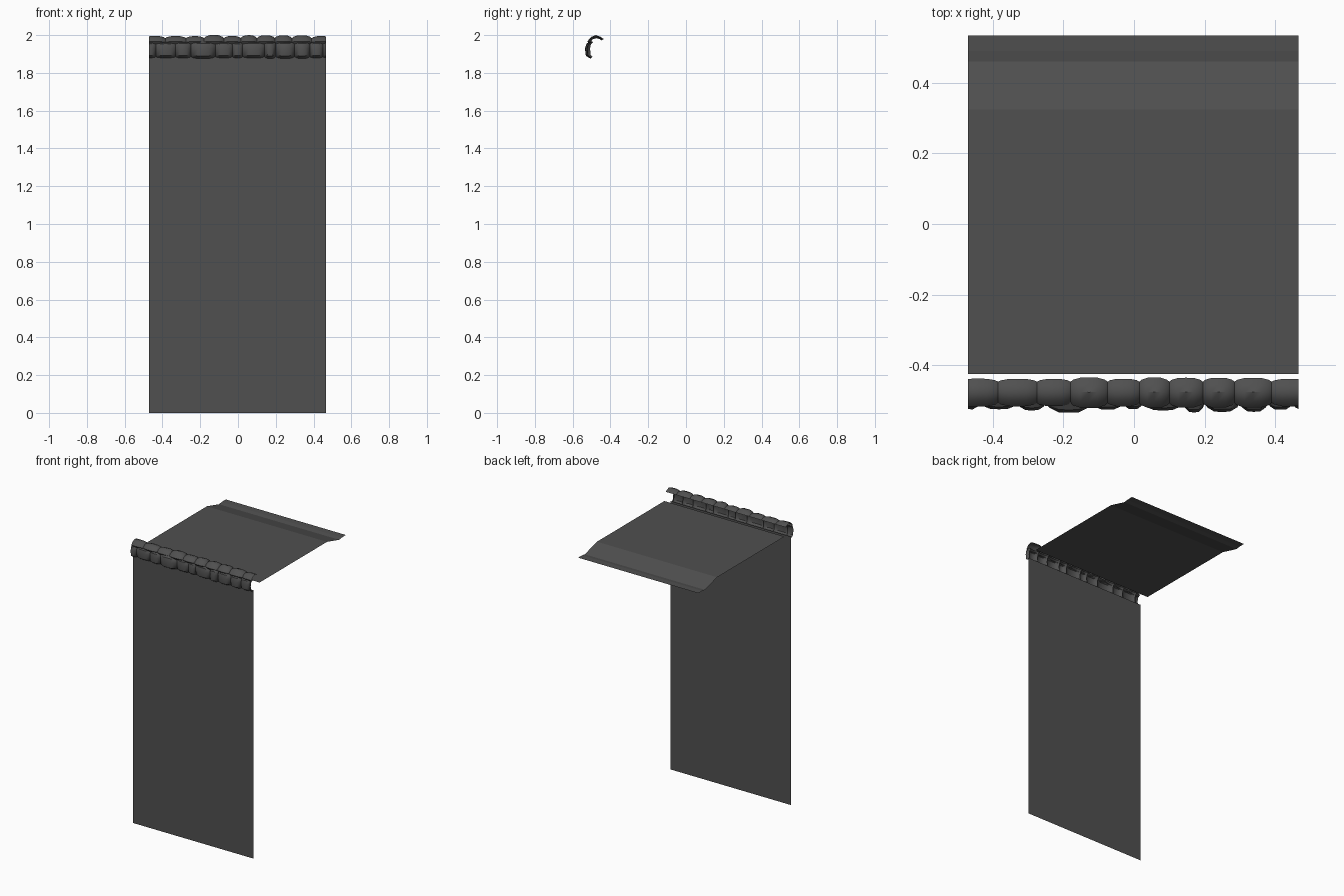
import bpy, random

if "Cube" in bpy.data.objects:
    bpy.data.objects.remove(bpy.data.objects["Cube"])

random.seed(4)
X0, X1 = -0.47, 0.466


def material(name, v):
    m = bpy.data.materials.new(name)
    m.diffuse_color = (v, v, v, 1)
    m.use_nodes = True
    m.node_tree.nodes["Principled BSDF"].inputs["Base Color"].default_value = m.diffuse_color
    return m


GREY = material("dark grey", 0.08)


def sheet(name, rows, smooth=None):
    """Grid surface from rows of points; every row has the same length."""
    n = len(rows[0])
    verts = [p for r in rows for p in r]
    faces = [(i * n + j, (i + 1) * n + j, (i + 1) * n + j + 1, i * n + j + 1)
             for i in range(len(rows) - 1) for j in range(n - 1)]
    me = bpy.data.meshes.new(name)
    me.from_pydata(verts, [], faces)
    me.materials.append(GREY)
    ob = bpy.data.objects.new(name, me)
    bpy.context.collection.objects.link(ob)
    if smooth:
        bpy.ops.object.select_all(action='DESELECT')
        ob.select_set(True)
        bpy.context.view_layer.objects.active = ob
        bpy.ops.object.shade_smooth_by_angle(angle=smooth)
    return ob


def extrude_profile(name, profile):
    return sheet(name, [[(x, y, z) for y, z in profile] for x in (X0, X1)])


def stone_row(name, seams, groove, bulge):
    """Row of rounded stones: the profile blends from groove (at a seam) to bulge."""
    rows = []
    for k, (a, b) in enumerate(zip(seams, seams[1:])):
        size = 1.0 if k == 3 else random.uniform(0.6, 1.0)
        for t in (-1, -0.85, -0.45, 0, 0.45, 0.85):
            x = (a + b) / 2 + t * (b - a) / 2
            w = size * (1 - abs(t) ** 4)
            if X0 <= x <= X1:
                rows.append((x, w))
    rows = [(X0, 0.6)] + rows + [(X1, 0.6)]
    sheet(name, [[(x, g[0] + (h[0] - g[0]) * w, g[1] + (h[1] - g[1]) * w)
                  for g, h in zip(groove, bulge)] for x, w in rows], 0.7)


# front wall and top ground with a dip at the back
extrude_profile("front_wall", [(-0.495, 0), (-0.495, 1.89)])
extrude_profile("top_ground", [(-0.425, 1.917), (0.325, 1.917),
                               (0.46, 1.88), (0.49, 1.884), (0.535, 1.885)])

# lower course of rim stones
stone_row("lower_rim_stones",
          [-0.52, -0.435, -0.33, -0.25, -0.12, -0.03, 0.025, 0.14, 0.2, 0.3, 0.38, 0.45, 0.52],
          [(-0.495, 1.886), (-0.505, 1.895), (-0.508, 1.93), (-0.503, 1.953), (-0.49, 1.963)],
          [(-0.505, 1.875), (-0.53, 1.89), (-0.535, 1.93), (-0.527, 1.955), (-0.502, 1.968)])

# upper course curling back over the rim
stone_row("upper_rim_stones",
          [-0.5, -0.385, -0.275, -0.18, -0.075, 0.015, 0.1, 0.195, 0.285, 0.39, 0.5],
          [(-0.5, 1.953), (-0.507, 1.963), (-0.495, 1.977), (-0.475, 1.984), (-0.457, 1.979), (-0.447, 1.972)],
          [(-0.512, 1.953), (-0.522, 1.967), (-0.503, 1.99), (-0.477, 2.0), (-0.452, 1.991), (-0.435, 1.979)])
